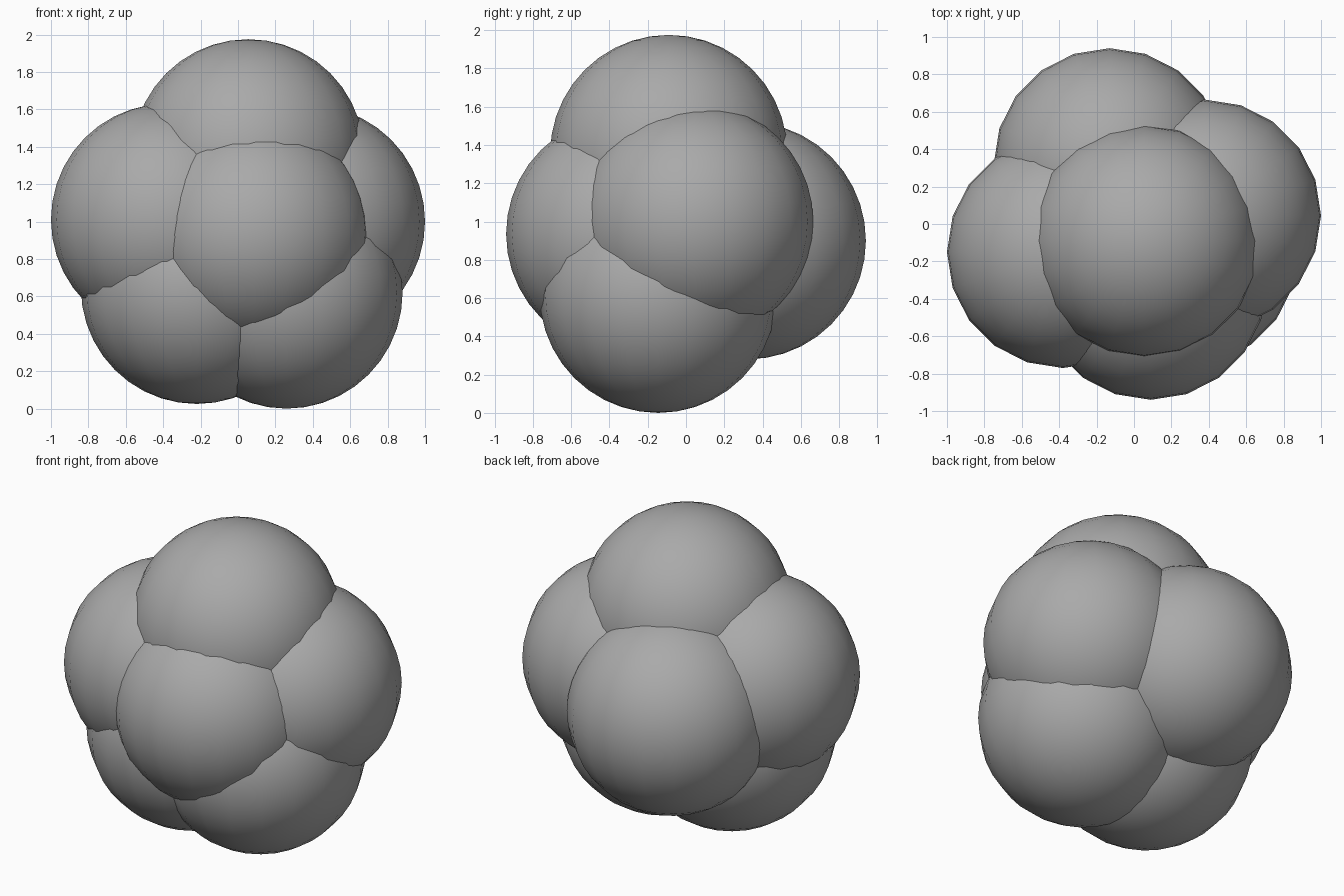
import bpy
import math

# Remove the default cube
cube = bpy.data.objects.get("Cube")
if cube:
    bpy.data.objects.remove(cube, do_unlink=True)

# Single grey material
COLOUR = (0.4, 0.4, 0.4, 1.0)
grey = bpy.data.materials.new("plain grey")
grey.use_nodes = True
grey.diffuse_color = COLOUR
bsdf = next(n for n in grey.node_tree.nodes if n.type == "BSDF_PRINCIPLED")
bsdf.inputs["Base Color"].default_value = COLOUR

RADIUS = 0.62

# Cluster of equal overlapping balls, by centre
BALLS = {
    "top_ball": (0.055, -0.09, 1.355),
    "front_ball": (0.09, -0.32, 0.935),
    "back_ball": (-0.13, 0.32, 0.9),
    "minus_x_ball": (-0.38, -0.15, 1.01),
    "plus_x_ball": (0.38, 0.045, 1.0),
    "lower_minus_x_ball": (-0.22, -0.15, 0.645),
    "lower_plus_x_ball": (0.26, -0.145, 0.62),
}


def add_ball(name, centre):
    bpy.ops.mesh.primitive_uv_sphere_add(
        segments=20, ring_count=20, radius=RADIUS, location=centre)
    ball = bpy.context.object
    ball.name = ball.data.name = name
    ball.data.materials.append(grey)
    bpy.ops.object.shade_smooth_by_angle(angle=math.radians(40))


for name, centre in BALLS.items():
    add_ball(name, centre)
